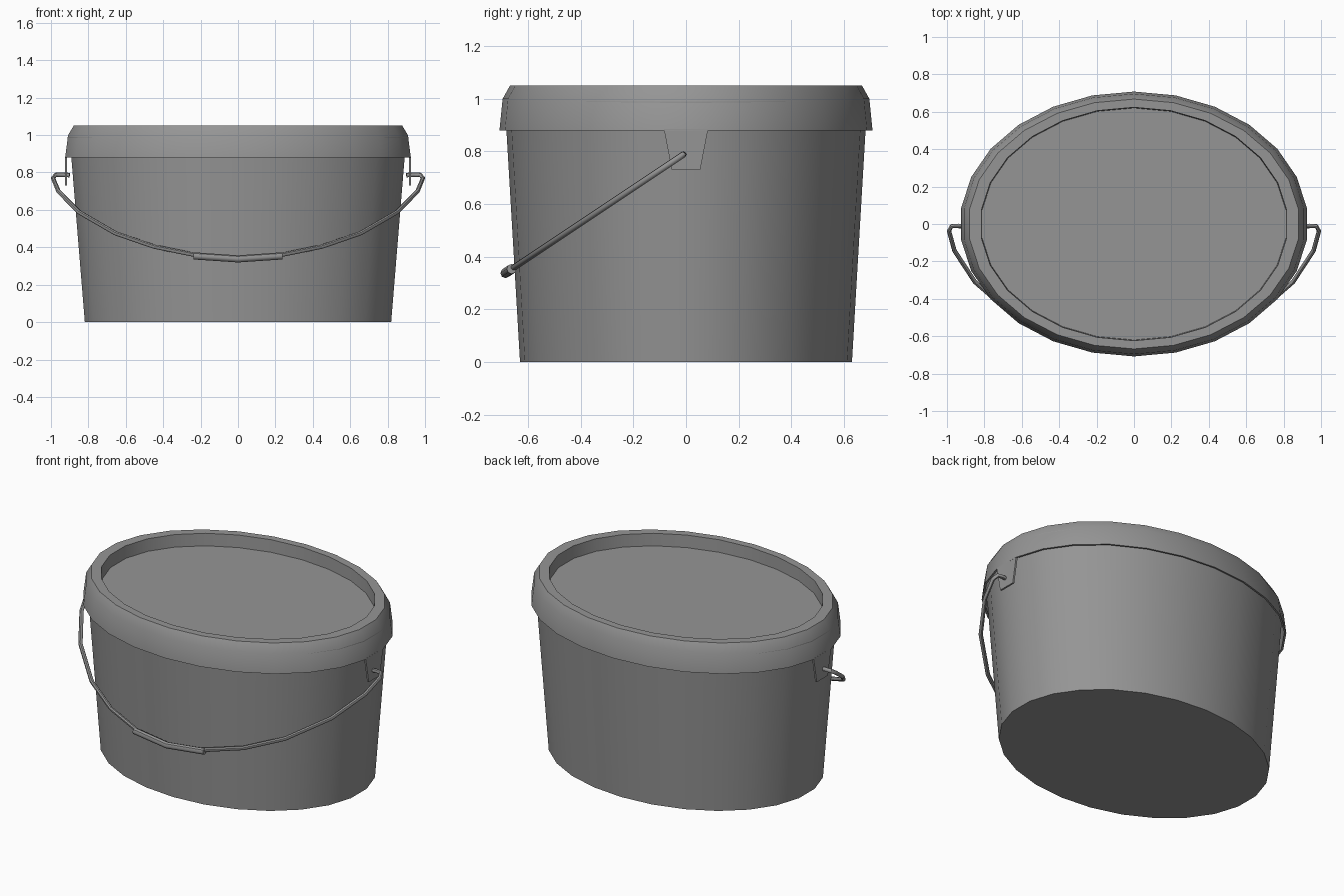
import bpy, bmesh, math
from mathutils import Vector

cube = bpy.data.objects.get("Cube")
if cube:
    bpy.data.objects.remove(cube, do_unlink=True)

SIDES = 26

grey = bpy.data.materials.new("bucket_grey")
grey.use_nodes = True
GREY = (0.3, 0.3, 0.3, 1)
grey.diffuse_color = GREY
grey.node_tree.nodes["Principled BSDF"].inputs["Base Color"].default_value = GREY


def finish(name, bm, smooth=True):
    bmesh.ops.recalc_face_normals(bm, faces=bm.faces)
    mesh = bpy.data.meshes.new(name)
    bm.to_mesh(mesh)
    bm.free()
    mesh.materials.append(grey)
    obj = bpy.data.objects.new(name, mesh)
    bpy.context.collection.objects.link(obj)
    if smooth:
        bpy.ops.object.select_all(action='DESELECT')
        obj.select_set(True)
        bpy.context.view_layer.objects.active = obj
        bpy.ops.object.shade_smooth_by_angle(angle=math.radians(45))
    return obj


def oval_shell(name, rings, cap_first=False, cap_last=False):
    """Stack of oval rings given as (x radius, y radius, z)."""
    bm = bmesh.new()
    loops = []
    for rx, ry, z in rings:
        angles = [math.tau * i / SIDES for i in range(SIDES)]
        loops.append([bm.verts.new((rx * math.sin(a), ry * math.cos(a), z)) for a in angles])
    for low, high in zip(loops, loops[1:]):
        for i in range(SIDES):
            j = (i + 1) % SIDES
            bm.faces.new((low[i], low[j], high[j], high[i]))
    if cap_first:
        bm.faces.new(loops[0])
    if cap_last:
        bm.faces.new(loops[-1])
    return finish(name, bm)


def wire(name, points, radius):
    """Round rod following a path, as a mesh."""
    curve = bpy.data.curves.new(name, 'CURVE')
    curve.dimensions = '3D'
    curve.bevel_depth = radius
    curve.bevel_resolution = 2
    curve.use_fill_caps = True
    spline = curve.splines.new('POLY')
    spline.points.add(len(points) - 1)
    for p, co in zip(spline.points, points):
        p.co = (*co, 1)
    temp = bpy.data.objects.new(name + "_path", curve)
    bpy.context.collection.objects.link(temp)
    bm = bmesh.new()
    bm.from_mesh(temp.evaluated_get(bpy.context.evaluated_depsgraph_get()).to_mesh())
    bpy.data.objects.remove(temp, do_unlink=True)
    return finish(name, bm)


# Tapered tub
oval_shell("tub", [(0.825, 0.63, 0), (0.905, 0.687, 0.97)], cap_first=True)

# Lid: inner skirt, outer skirt, chamfer, flat rim, recessed panel
oval_shell("lid", [
    (0.917, 0.696, 0.99), (0.919, 0.698, 0.88), (0.931, 0.708, 0.88),
    (0.915, 0.696, 1.0), (0.885, 0.668, 1.05),
    (0.822, 0.624, 1.05), (0.818, 0.62, 0.975)], cap_last=True)

# Hanging tabs that hold the handle
for side, label in ((1, "left"), (-1, "right")):
    bm = bmesh.new()
    outline = [(-0.084, 0.885), (0.084, 0.885), (0.054, 0.73), (-0.054, 0.73)]
    face = bm.faces.new([bm.verts.new((side * 0.924, y, z)) for y, z in outline])
    grown = bmesh.ops.extrude_face_region(bm, geom=[face], use_keep_orig=True)
    moved = [v for v in grown["geom"] if isinstance(v, bmesh.types.BMVert)]
    bmesh.ops.translate(bm, verts=moved, vec=Vector((-side * 0.011, 0, 0)))
    finish(label + "_tab", bm, smooth=False)


# Handle lies in a tilted plane, so y follows from z
def on_plane(x, z):
    return (x, (z - 0.795) * 1.5, z)


half = [(0.9, 0.786), (0.94, 0.788), (0.975, 0.787), (0.989, 0.77), (0.96, 0.7),
        (0.85, 0.588), (0.655, 0.475), (0.45, 0.404), (0.225, 0.358)]
path = [on_plane(-x, z) for x, z in half] + [on_plane(0, 0.338)]
path += [on_plane(x, z) for x, z in reversed(half)]
wire("handle_wire", path, 0.012)
wire("handle_grip", [on_plane(-0.237, 0.354), on_plane(0, 0.338), on_plane(0.237, 0.354)], 0.019)
